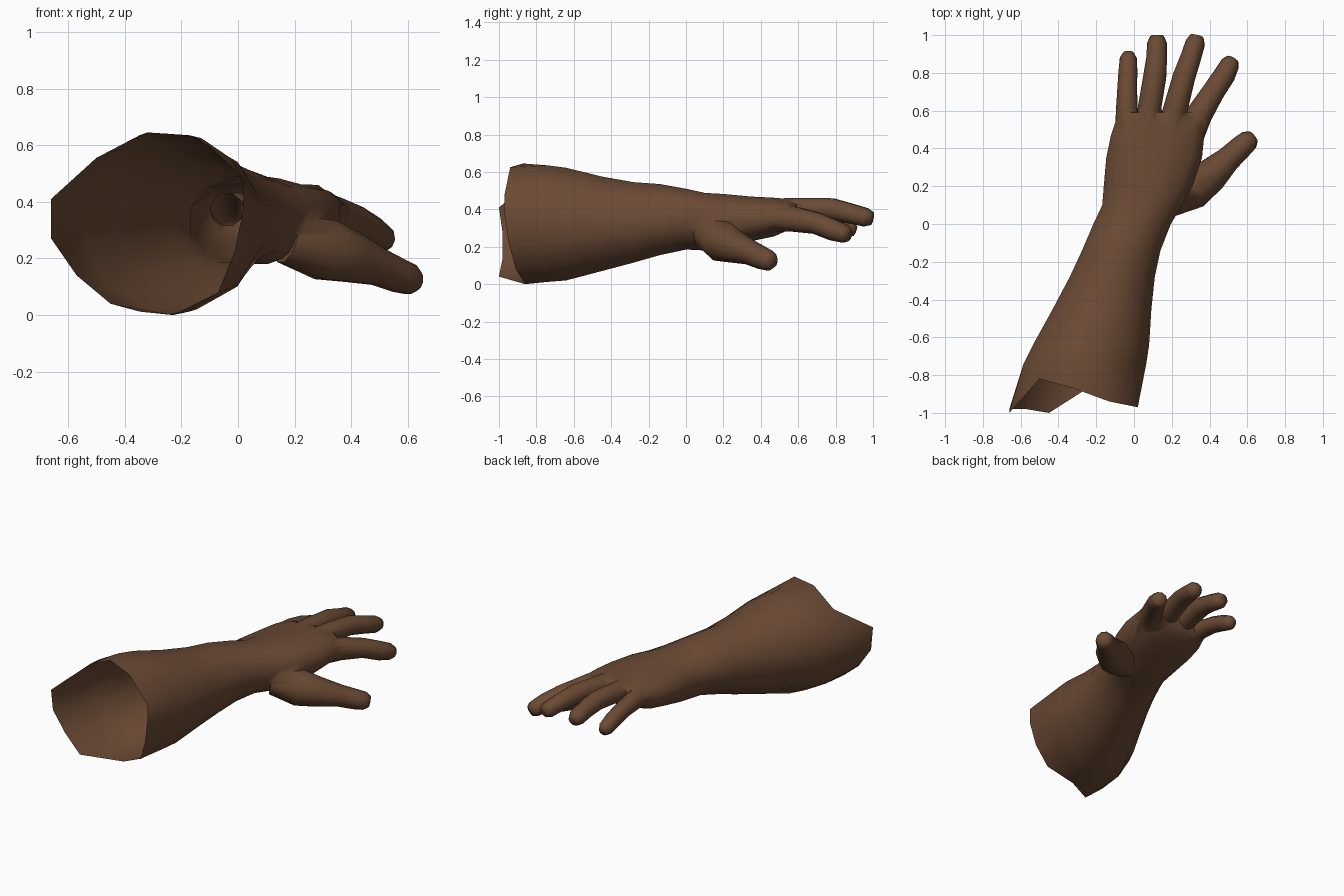
import bpy, bmesh, math
from mathutils import Vector

if "Cube" in bpy.data.objects:
    bpy.data.objects.remove(bpy.data.objects["Cube"])

skin = bpy.data.materials.new("brown_skin")
skin.diffuse_color = (0.145, 0.068, 0.034, 1)
skin.use_nodes = True
skin.node_tree.nodes["Principled BSDF"].inputs["Base Color"].default_value = skin.diffuse_color


def loft(name, rings, start_pole, end_pole):
    """Closed skin over a list of rings, with a fan to a pole at both ends."""
    bm = bmesh.new()
    loops = [[bm.verts.new(p) for p in ring] for ring in rings]
    n = len(loops[0])
    for a, b in zip(loops, loops[1:]):
        for i in range(n):
            j = (i + 1) % n
            bm.faces.new((a[i], a[j], b[j], b[i]))
    for ring, pole in ((loops[0], start_pole), (loops[-1], end_pole)):
        c = bm.verts.new(pole)
        for i in range(n):
            bm.faces.new((ring[i], ring[(i + 1) % n], c))
    bmesh.ops.recalc_face_normals(bm, faces=bm.faces)
    me = bpy.data.meshes.new(name)
    bm.to_mesh(me)
    bm.free()
    me.materials.append(skin)
    ob = bpy.data.objects.new(name, me)
    bpy.context.collection.objects.link(ob)
    return ob


def section(y, xl, xr, zb, zt, power=1.0):
    """Twelve-sided rounded cross-section at a given y."""
    cx, cz, rx, rz = (xl + xr) / 2, (zb + zt) / 2, (xr - xl) / 2, (zt - zb) / 2
    k = 1 / math.cos(math.radians(15)) ** power
    pts = []
    for i in range(12):
        t = math.radians(15 + 30 * i)
        c, s = math.cos(t), math.sin(t)
        pts.append((cx - k * rx * math.copysign(abs(c) ** power, c), y,
                    cz + k * rz * math.copysign(abs(s) ** power, s)))
    return pts


def digit(name, path, sides=10):
    """Tapered tube along points (x, y, z, radius)."""
    pts = [Vector(p[:3]) for p in path]
    rings = []
    for i, p in enumerate(pts):
        d = (pts[min(i + 1, len(pts) - 1)] - pts[max(i - 1, 0)]).normalized()
        u = d.cross(Vector((0, 0, 1))).normalized()
        v = u.cross(d)
        r = path[i][3]
        rings.append([p + r * (u * math.cos(a) + v * math.sin(a))
                      for a in (2 * math.pi * k / sides for k in range(sides))])
    return loft(name, rings, pts[0], pts[-1] + (pts[-1] - pts[-2]) * 0.1)


# ragged open rim at the elbow end
rim = [(-.66, -1, .41), (-.5, -.82, .555), (-.32, -.87, .645), (-.13, -.94, .625),
       (.02, -.97, .48), (.02, -.97, .38), (-.01, -.95, .23), (-.07, -.91, .08),
       (-.23, -.86, .0), (-.45, -1, .04), (-.57, -.98, .14), (-.66, -.98, .27)]

# forearm, wrist and palm: y, left, right, bottom, top, squareness
sections = [(-.74, -.585, .065, .012, .635, 1), (-.64, -.535, .08, .02, .622, 1),
            (-.45, -.43, .092, .07, .575, 1), (-.28, -.34, .11, .115, .545, 1),
            (-.14, -.275, .14, .155, .535, 1), (0, -.215, .195, .185, .51, 1),
            (.1, -.168, .255, .18, .488, .95), (.2, -.16, .31, .195, .482, .9),
            (.35, -.147, .36, .23, .468, .85), (.47, -.122, .372, .255, .462, .8),
            (.55, -.095, .375, .29, .455, .8), (.59, -.08, .33, .325, .44, .8)]
opening = Vector((-.3, -.92, .33))
arm = loft("forearm_and_hand", [rim] + [section(*s) for s in sections],
           opening, (.12, .6, .385))

# thumb and four fingers
digits = {
    "thumb": [(.17, .12, .27, .09), (.31, .19, .23, .112), (.41, .26, .2, .09),
              (.5, .345, .168, .067), (.57, .41, .138, .061), (.61, .445, .125, .055),
              (.632, .463, .118, .035)],
    "index_finger": [(.28, .44, .36, .08), (.345, .58, .347, .07), (.42, .7, .325, .06),
                     (.48, .79, .288, .058), (.51, .85, .268, .05), (.522, .872, .26, .035)],
    "middle_finger": [(.18, .46, .39, .07), (.217, .6, .4, .065), (.265, .78, .402, .06),
                      (.3, .88, .378, .055), (.325, .96, .357, .052), (.333, .995, .35, .036)],
    "ring_finger": [(.07, .46, .39, .07), (.083, .62, .4, .062), (.11, .78, .4, .061),
                    (.12, .88, .376, .055), (.122, .96, .357, .052), (.122, .995, .35, .036)],
    "little_finger": [(-.035, .45, .375, .065), (-.038, .6, .372, .058), (-.036, .72, .352, .052),
                      (-.032, .81, .322, .05), (-.03, .88, .293, .045), (-.03, .907, .282, .028)],
}

# fuse the digits into the palm
bpy.context.view_layer.objects.active = arm
for name, path in digits.items():
    part = digit(name, path)
    mod = arm.modifiers.new(name, 'BOOLEAN')
    mod.operation, mod.solver, mod.object = 'UNION', 'EXACT', part
    bpy.ops.object.modifier_apply(modifier=mod.name)
    bpy.data.objects.remove(part)

# open the elbow end and soften the joins between digits and palm
bm = bmesh.new()
bm.from_mesh(arm.data)
bmesh.ops.delete(bm, geom=[v for v in bm.verts if (v.co - opening).length < .03],
                 context='VERTS')
bmesh.ops.remove_doubles(bm, verts=bm.verts, dist=.006)
bm.to_mesh(arm.data)
bm.free()
for p in arm.data.polygons:
    p.material_index = 0

arm.select_set(True)
bpy.ops.object.shade_smooth_by_angle(angle=math.radians(70))
